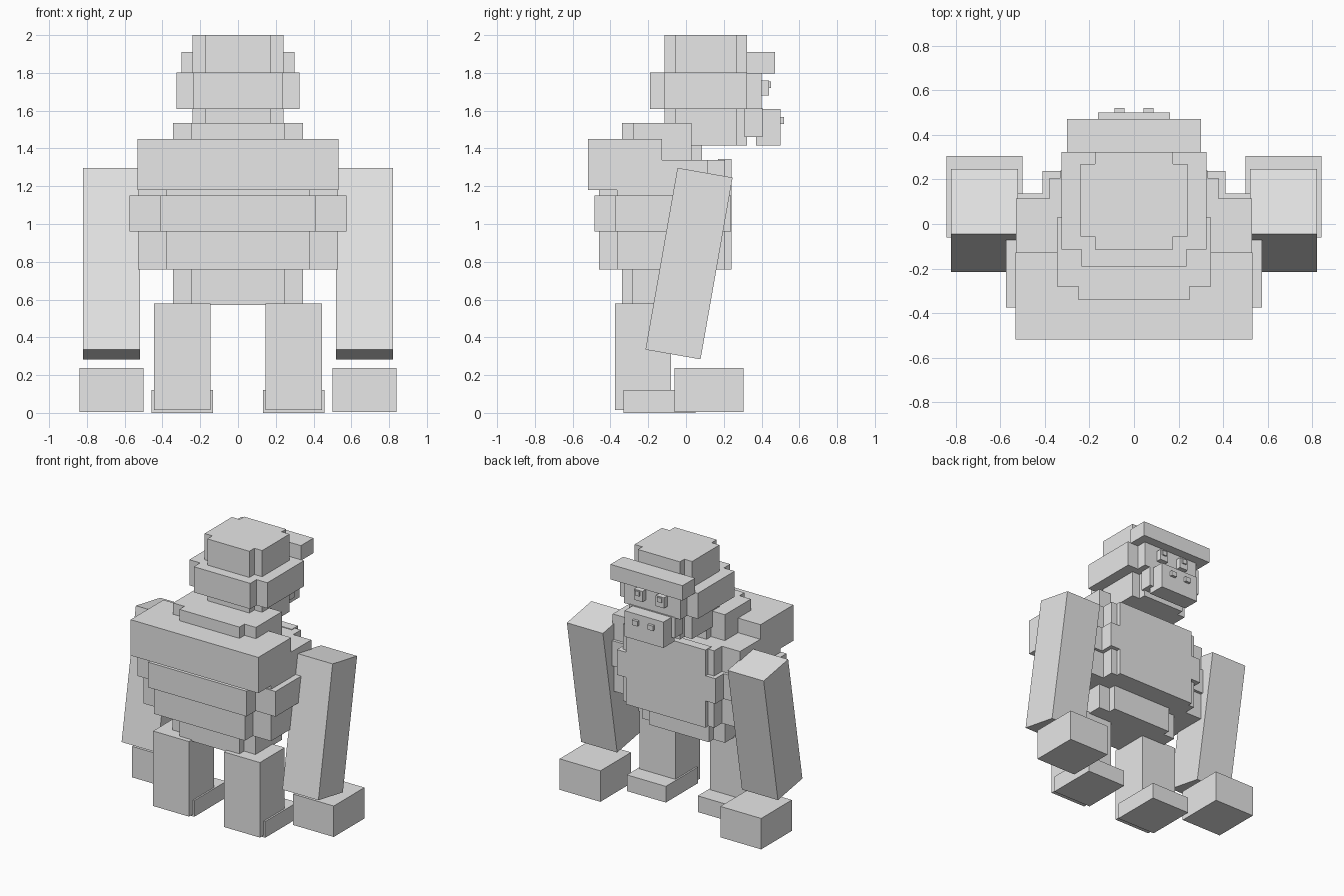
import bpy
import bmesh
import math

cube = bpy.data.objects.get("Cube")
if cube:
    bpy.data.objects.remove(cube, do_unlink=True)

# One plain grey for the whole figure
grey = bpy.data.materials.new("light_grey")
grey.use_nodes = True
COLOUR = (0.8, 0.8, 0.8, 1)
grey.diffuse_color = COLOUR
for node in grey.node_tree.nodes:
    if node.type == 'BSDF_PRINCIPLED':
        node.inputs["Base Color"].default_value = COLOUR


def finish(name, bm):
    bmesh.ops.recalc_face_normals(bm, faces=bm.faces)
    mesh = bpy.data.meshes.new(name)
    bm.to_mesh(mesh)
    bm.free()
    mesh.materials.append(grey)
    obj = bpy.data.objects.new(name, mesh)
    bpy.context.scene.collection.objects.link(obj)
    return obj


def block(name, x, y, z):
    """Box from (low, high) ranges."""
    bm = bmesh.new()
    bmesh.ops.create_cube(bm, size=1)
    for v in bm.verts:
        for i, (lo, hi) in enumerate((x, y, z)):
            v.co[i] = (hi - lo) * v.co[i]
    obj = finish(name, bm)
    obj.location = [(lo + hi) / 2 for lo, hi in (x, y, z)]
    return obj


def centred(name, half, y, z):
    return block(name, (-half, half), y, z)


def pair(name, x, y, z, tilt=0):
    """Mirrored left and right boxes."""
    for side, s in (("left", 1), ("right", -1)):
        xs = sorted((s * x[0], s * x[1]))
        block(f"{side}_{name}", xs, y, z).rotation_euler.x = tilt


def stepped(name, back, wide, front, z):
    """Prism with notched corners; back/front are (half width, y), wide is (half width, y0, y1)."""
    half = [back, (back[0], wide[1]), (wide[0], wide[1]),
            (wide[0], wide[2]), (front[0], wide[2]), front]
    outline = half + [(-x, y) for x, y in reversed(half)]
    bm = bmesh.new()
    face = bm.faces.new([bm.verts.new((x, y, z[0])) for x, y in outline])
    ext = bmesh.ops.extrude_face_region(bm, geom=[face])
    for v in ext["geom"]:
        if isinstance(v, bmesh.types.BMVert):
            v.co.z = z[1]
    return finish(name, bm)


# Head
for name, z in (("crown", (1.8, 2.0)), ("jaw", (1.415, 1.61))):
    stepped(name, (0.175, -0.115), (0.24, -0.055, 0.27), (0.175, 0.323), z)
stepped("head_band", (0.235, -0.19), (0.325, -0.115, 0.323), (0.235, 0.4), (1.61, 1.803))
centred("brow", 0.3, (0.32, 0.47), (1.797, 1.91))
centred("lower_face", 0.19, (0.31, 0.405), (1.46, 1.615))
centred("muzzle", 0.162, (0.37, 0.5), (1.415, 1.61))
pair("eye", (0.055, 0.125), (0.39, 0.44), (1.68, 1.76))
pair("pupil", (0.075, 0.11), (0.43, 0.45), (1.72, 1.755))
pair("nostril", (0.042, 0.087), (0.49, 0.52), (1.53, 1.567))

# Torso
stepped("collar", (0.25, -0.34), (0.345, -0.28, 0.03), (0.23, 0.085), (1.3, 1.535))
stepped("torso", (0.38, -0.46), (0.53, -0.365, 0.115), (0.38, 0.207), (0.76, 1.34))
stepped("waist_band", (0.41, -0.485), (0.575, -0.375, 0.137), (0.41, 0.237), (0.96, 1.15))
centred("shoulders", 0.532, (-0.518, -0.127), (1.18, 1.45))
centred("chest_plate", 0.33, (0.17, 0.24), (0.76, 1.345))
stepped("hips", (0.25, -0.34), (0.345, -0.285, 0.03), (0.25, 0.085), (0.57, 0.78))

# Limbs
pair("arm", (0.52, 0.82), (-0.132, 0.164), (0.302, 1.279), math.radians(-10))
pair("hand", (0.5, 0.84), (-0.06, 0.305), (0.005, 0.238))
pair("leg", (0.145, 0.445), (-0.375, -0.08), (0.015, 0.58))
pair("foot", (0.133, 0.458), (-0.33, 0.05), (0, 0.122))
